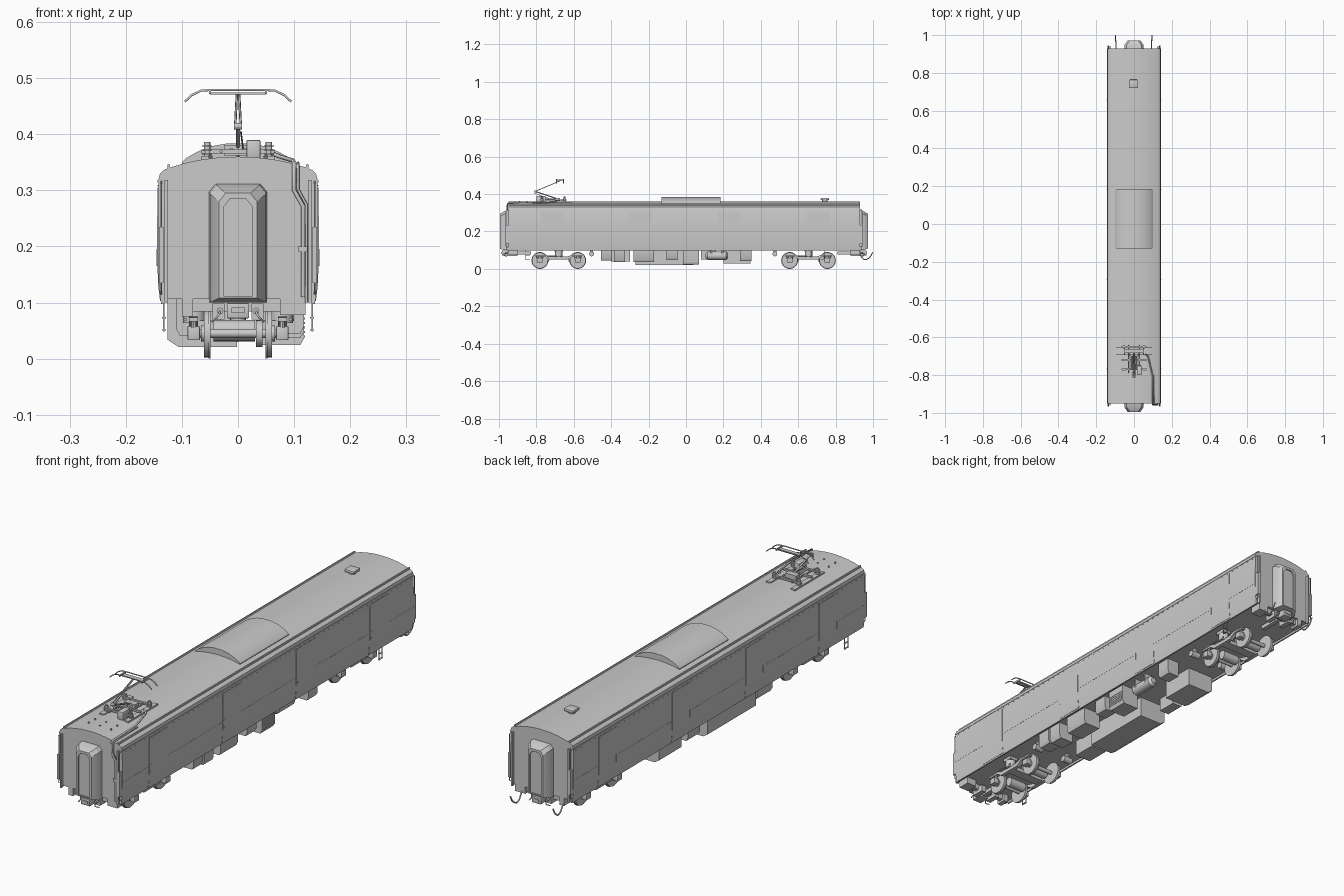
import bpy, bmesh, math
from mathutils import Vector, Matrix

if "Cube" in bpy.data.objects:
    bpy.data.objects.remove(bpy.data.objects["Cube"])


def finish(name, bm):
    bmesh.ops.recalc_face_normals(bm, faces=bm.faces)
    me = bpy.data.meshes.new(name)
    bm.to_mesh(me)
    bm.free()
    ob = bpy.data.objects.new(name, me)
    bpy.context.collection.objects.link(ob)
    return ob


def box(name, x, y, z, bevel=0):
    """Box from (min, max) ranges."""
    bm = bmesh.new()
    bmesh.ops.create_cube(bm, size=1)
    for v in bm.verts:
        v.co = [r[0] + (c + .5) * (r[1] - r[0]) for c, r in zip(v.co, (x, y, z))]
    if bevel:
        bmesh.ops.bevel(bm, geom=bm.edges[:], offset=bevel, segments=2, affect='EDGES', profile=.5)
    return finish(name, bm)


def cyl(name, a, b, r, r2=None, n=24):
    """Cylinder or cone between two points."""
    a, b = Vector(a), Vector(b)
    rot = (b - a).to_track_quat('Z', 'Y').to_matrix().to_4x4()
    bm = bmesh.new()
    bmesh.ops.create_cone(bm, cap_ends=True, segments=n, radius1=r, radius2=r if r2 is None else r2,
                          depth=(b - a).length, matrix=Matrix.Translation((a + b) / 2) @ rot)
    return finish(name, bm)


def prism(name, pts, a0, a1, axis='y'):
    """Extrude a profile: (x, z) along y, or (y, z) along x."""
    bm = bmesh.new()
    put = (lambda p, a: (p[0], a, p[1])) if axis == 'y' else (lambda p, a: (a, p[0], p[1]))
    lo = [bm.verts.new(put(p, a0)) for p in pts]
    hi = [bm.verts.new(put(p, a1)) for p in pts]
    bm.faces.new(lo)
    bm.faces.new(hi)
    for i in range(len(pts)):
        j = (i + 1) % len(pts)
        bm.faces.new((lo[i], lo[j], hi[j], hi[i]))
    return finish(name, bm)


def tube(name, pts, r, smooth=False):
    cu = bpy.data.curves.new(name, 'CURVE')
    cu.dimensions = '3D'
    cu.bevel_depth, cu.bevel_resolution, cu.use_fill_caps = r, 1, True
    cu.resolution_u = 6
    sp = cu.splines.new('BEZIER' if smooth else 'POLY')
    if smooth:
        sp.bezier_points.add(len(pts) - 1)
        for bp, p in zip(sp.bezier_points, pts):
            bp.co, bp.handle_left_type, bp.handle_right_type = p, 'AUTO', 'AUTO'
    else:
        sp.points.add(len(pts) - 1)
        for q, p in zip(sp.points, pts):
            q.co = (*p, 1)
    ob = bpy.data.objects.new(name, cu)
    bpy.context.collection.objects.link(ob)


Y0, Y1 = -.95, .93
SIDE = [(.137, .097), (.141, .13), (.143, .18), (.143, .23), (.142, .318)]
ROOF = [(.139, .330), (.131, .337), (.12, .341), (.095, .3485), (.07, .354), (.035, .3585)]


def side_x(z):
    for (xa, za), (xb, zb) in zip(SIDE, SIDE[1:]):
        if za <= z <= zb:
            return xa + (xb - xa) * (z - za) / (zb - za)
    return SIDE[-1][0]


# Body shell with a recessed floor
half = [(.131, .106), (.131, .097)] + SIDE + ROOF
prism('body_shell', half + [(0, .36)] + [(-x, z) for x, z in reversed(half)], Y0, Y1)

# Doors, belt line and gutters on both sides
for s in (-1, 1):
    def skin(name, zs, y0, y1, t):
        outer = [(s * (side_x(z) + t), z) for z in zs]
        inner = [(s * (side_x(z) - .004), z) for z in reversed(zs)]
        prism(name, outer + inner, y0, y1)
    for yc in (-.716, -.242, .232, .706):
        skin('door', [.103, .13, .18, .23, .305], yc - .061, yc + .061, .0012)
        box('door_handle', sorted((s * .139, s * .1455)), (yc - .052, yc - .049), (.165, .195))
    skin('belt_line', [.188, .190], Y0, Y1, .0006)
    skin('upper_rain_strip', [.314, .318], Y0, Y1, .0015)
    prism('roof_gutter', [(s * .126, .337), (s * .126, .346), (s * .122, .347), (s * .120, .339)], Y0, Y1)
    for i in range(60):  # small rivets beneath the eaves
        y = Y0 + .02 + i * .0312
        box('eave_rivet', sorted((s * .14, s * .1436)), (y, y + .004), (.3075, .3095))
    # Corner guards, handrails and steps
    for e, ye in ((-1, Y0), (1, Y1)):
        box('corner_guard', sorted((s * .125, s * .131)), sorted((ye, ye + e * .012)), (.1, .318))
        box('corner_plate', sorted((s * .133, s * .141)), sorted((ye - e * .005, ye + e * .016)), (.135, .235))
        tube('corner_handrail', [(s * .137, ye, .115), (s * .137, ye + e * .013, .122),
                                 (s * .137, ye + e * .013, .31), (s * .137, ye, .316)], .0013)
    yl = .73 if s > 0 else -.845
    for dy in (-.011, .011):
        box('step_rail', sorted((s * .131, s * .134)), (yl + dy - .001, yl + dy + .001), (.048, .106))
    for z in (.05, .072):
        box('step_tread', sorted((s * .128, s * .135)), (yl - .011, yl + .011), (z, z + .002))

# Gangways, couplers and end gear
for e, ye in ((-1, Y0), (1, Y1)):
    out = -.995 if e < 0 else .972
    bm = bmesh.new()
    rings = []
    for w, top, bot, y in ((.052, .312, .1, ye - e * .002), (.05, .309, .1, ye + (out - ye) * .45),
                           (.034, .295, .108, out), (.026, .285, .112, out), (.026, .285, .112, out - e * .006)):
        rings.append([bm.verts.new(p) for p in ((-w, y, bot), (w, y, bot), (w, y, top - .015),
                                                (w - .012, y, top), (-w + .012, y, top), (-w, y, top - .015))])
    for a, b in zip(rings, rings[1:]):
        for i in range(6):
            bm.faces.new((a[i], a[(i + 1) % 6], b[(i + 1) % 6], b[i]))
    bm.faces.new(rings[0])
    bm.faces.new(rings[-1])
    finish('gangway', bm)
    Y = lambda a, b: sorted((ye + e * a, ye + e * b))
    box('coupler_head', (-.02, .02), Y(-.01, .035), (.072, .099), .002)
    box('coupler_socket', (-.012, .012), Y(.03, .038), (.081, .091))
    box('coupler_shank', (-.009, .009), Y(-.12, 0), (.078, .094))
    box('end_beam', (-.09, .09), Y(-.03, -.012), (.084, .107))
    for s in (-1, 1):
        box('end_bracket', sorted((s * .024, s * .045)), Y(-.05, .004), (.07, .098))
        cyl('air_hose_tap', (s * .032, ye - e * .01, .085), (s * .032, ye + e * .015, .085), .006, n=12)
        tube('air_hose', [(s * .032, ye + e * .013, .085), (s * .036, ye + e * .024, .076),
                          (s * .046, ye + e * .01, .066)], .002, True)
    box('jumper_box', (.075, .12), Y(-.05, 0), (.078, .107))
    box('end_locker', (-.1, -.08), Y(-.04, 0), (.075, .107))
for x in (-.095, .092):
    tube('jumper_cable', [(x, .925, .092), (x, .935, .07), (x, .955, .05), (x * 1.03, .98, .06), (x * 1.03, .998, .088)], .003, True)

# Bogies
for yb in (-.68, .655):
    for dy in (-.101, .101):
        y = yb + dy
        cyl('axle', (-.086, y, .045), (.086, y, .045), .008, n=16)
        m = y - math.copysign(.032, dy)
        cyl('traction_motor', (-.044, m, .05), (.03, m, .05), .019, n=20)
        cyl('gear_case', (.032, y, .045), (.044, y, .045), .024, n=20)
        for s in (-1, 1):
            cyl('wheel', (s * .052, y, .045), (s * .061, y, .045), .0425, n=32)
            cyl('wheel_flange', (s * .049, y, .045), (s * .0525, y, .045), .045, n=32)
            cyl('wheel_hub', (s * .06, y, .045), (s * .066, y, .045), .014, n=16)
            box('axle_box', sorted((s * .068, s * .09)), (y - .015, y + .015), (.033, .058), .002)
            for k in (-.012, .012):
                cyl('axle_spring', (s * .079, y + k, .055), (s * .079, y + k, .068), .005, n=10)
    for s in (-1, 1):
        frame = [(-.125, .066), (-.125, .073), (-.07, .075), (-.045, .066), (.045, .066), (.07, .075), (.125, .073),
                 (.125, .066), (.075, .066), (.05, .05), (-.05, .05), (-.075, .066)]
        prism('bogie_side_frame', [(yb + a, b) for a, b in frame], s * .071, s * .087, 'x')
        cyl('air_spring', (s * .078, yb, .064), (s * .078, yb, .096), .02, n=20)
        box('spring_seat', sorted((s * .06, s * .098)), (yb - .022, yb + .022), (.094, .107))
        tube('damper', [(s * .094, yb - .06, .07), (s * .094, yb + .02, .07)], .003)
    box('bogie_cross_beam', (-.074, .074), (yb - .02, yb + .02), (.052, .068))
    cyl('centre_pivot', (0, yb, .06), (0, yb, .107), .014, n=16)

# Underfloor equipment: x range, y range, bottom height
gear = [((-.126, -.002), (-.27, .04), .021), ((-.12, 0), (.2, .345), .03), ((-.11, -.03), (-.4, -.3), .04),
        ((-.12, -.07), (.08, .16), .05), ((.06, .118), (-.455, -.395), .045), ((.05, .118), (-.385, -.325), .037),
        ((.04, .118), (-.28, -.17), .037), ((.06, .115), (-.105, -.045), .047), ((.04, .118), (-.015, .07), .024),
        ((.06, .115), (.29, .35), .042)]
for (xa, xb), ys, z in gear:
    c = .02 if xb - xa > .09 else .007
    o, i = (xa, xb) if xa < 0 else (xb, xa)  # outboard and inboard edges
    d = 1 if xa < 0 else -1
    prism('underfloor_case', [(i, .107), (o, .107), (o, z + .013), (o + d * c, z), (i, z)], *ys)
for k in range(6):
    box('cooling_fin', (.112, .1195), (-.014, .069), (.038 + k * .008, .041 + k * .008))
cyl('air_tank', (.085, .115, .07), (.085, .215, .07), .022)
for y, t in ((.115, .105), (.215, .225)):
    cyl('tank_end', (.085, y, .07), (.085, t, .07), .022, .012)
for y in (.135, .195):
    box('tank_strap', (.062, .108), (y - .004, y + .004), (.07, .107))
for y in (-.505, .475):
    for x in (-.07, .08):
        cyl('small_reservoir', (x - .02, y, .08), (x + .02, y, .08), .013, n=16)
        box('reservoir_hanger', (x - .005, x + .005), (y - .008, y + .008), (.085, .107))

# Roof cooling unit and ventilator
ac = [(.1, .338), (.1, .35), (.092, .358), (.07, .37), (.045, .379), (.02, .3835)]
prism('roof_cooling_unit', ac + [(-x, z) for x, z in reversed(ac)], -.13, .185)
cyl('vent_neck', (-.003, .742, .35), (-.003, .742, .368), .014, n=16)
box('vent_cap', (-.025, .019), (.72, .764), (.367, .379), .004)

# Pantograph base
for s in (-1, 1):
    box('base_rail', sorted((s * .045, s * .065)), (-.8, -.61), (.353, .361))
    for y in (-.77, -.65):
        cyl('insulator', (s * .055, y, .358), (s * .055, y, .386), .006, n=12)
        for z in (.364, .371, .378):
            cyl('insulator_shed', (s * .055, y, z), (s * .055, y, z + .002), .009, n=12)
    tube('base_side_bar', [(s * .03, -.79, .369), (s * .03, -.64, .369)], .003)
for y in (-.77, -.72, -.65):
    box('base_cross_bar', (-.065, .065), (y - .004, y + .004), (.366, .373))
box('lifting_cylinder', (.015, .04), (-.8, -.75), (.356, .39), .003)
box('main_pivot', (-.025, .025), (-.7, -.675), (.362, .38))
for y in (-.89, -.85):
    for x in (-.05, 0, .05):
        cyl('roof_stud', (x, y, .352), (x, y, .363), .003, n=8)

# Pantograph arms and collector head
tube('lower_arm', [(0, -.685, .374), (0, -.805, .414)], .0035)
tube('guide_rod', [(.01, -.71, .368), (.005, -.812, .405)], .0015)
cyl('elbow', (-.007, -.806, .414), (.007, -.806, .414), .006, n=12)
for s in (-1, 1):
    tube('upper_arm', [(s * .005, -.806, .415), (s * .002, -.67, .472)], .0022)
    tube('lifting_spring', [(s * .012, -.68, .372), (s * .012, -.77, .372)], .004)
box('head_cross_piece', (-.05, .05), (-.682, -.662), (.471, .4745))
for y in (-.692, -.655):
    tube('collector_strip', [(-.095, y, .458), (-.082, y, .470), (-.065, y, .478), (-.04, y, .479), (.04, y, .479),
                             (.065, y, .478), (.082, y, .470), (.095, y, .458)], .0022)
for x in (-.05, .05):
    box('head_link', (x - .002, x + .002), (-.694, -.653), (.472, .479))

# Power conduit over the roof and down the front end
tube('power_conduit', [(.06, -.69, .366), (.075, -.7, .36), (.098, -.8, .353), (.1, -.955, .35), (.1, -.957, .3),
                       (.116, -.957, .272), (.116, -.957, .11)], .004)
tube('earth_conduit', [(.107, -.8, .349), (.107, -.956, .346), (.107, -.956, .302), (.122, -.956, .274), (.122, -.956, .1)], .0025)
box('conduit_clamp', (.108, .124), (-.961, -.949), (.19, .2))

# Smooth shading with sharp edges kept
bpy.ops.object.select_all(action='DESELECT')
for ob in bpy.context.scene.objects:
    if ob.type == 'MESH':
        ob.select_set(True)
        bpy.context.view_layer.objects.active = ob
bpy.ops.object.shade_smooth_by_angle(angle=math.radians(30))
